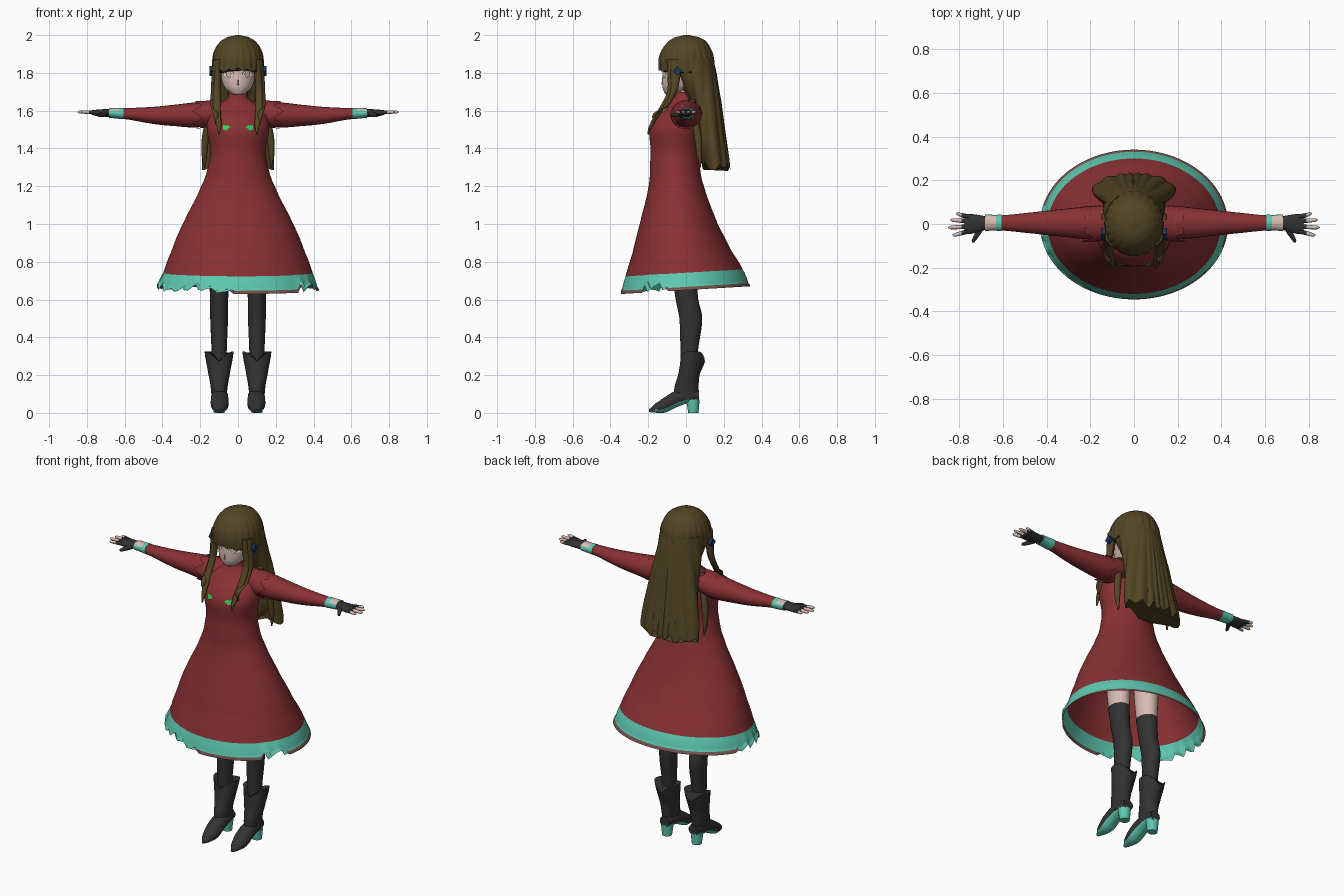
import bpy, bmesh, math
from mathutils import Vector

default_cube = bpy.data.objects.get("Cube")
if default_cube:
    bpy.data.objects.remove(default_cube, do_unlink=True)


def material(name, r, g, b):
    m = bpy.data.materials.new(name)
    m.use_nodes = True
    m.diffuse_color = (r, g, b, 1)
    m.node_tree.nodes["Principled BSDF"].inputs["Base Color"].default_value = (r, g, b, 1)
    return m


RED = material("dress red", .25, .03, .033)
TEAL = material("trim teal", .11, .58, .44)
HAIR = material("hair brown", .088, .06, .018)
BLACK = material("soft black", .032, .032, .032)
SKIN = material("skin", .68, .5, .44)
GREEN = material("badge green", .03, .62, .1)
BLUE = material("clip blue", .012, .035, .11)
BROWN = material("hem brown", .17, .085, .07)
WHITE = material("eye white", .85, .82, .8)


def finish(name, bm, mats):
    mesh = bpy.data.meshes.new(name)
    bm.to_mesh(mesh)
    bm.free()
    for m in mats:
        mesh.materials.append(m)
    obj = bpy.data.objects.new(name, mesh)
    bpy.context.collection.objects.link(obj)
    bpy.ops.object.select_all(action='DESELECT')
    obj.select_set(True)
    bpy.context.view_layer.objects.active = obj
    bpy.ops.object.shade_smooth_by_angle(angle=math.radians(50))
    return obj


def smooth(rings, n):
    """Insert spline-interpolated rings between the given ones."""
    out, last = [], len(rings) - 1
    for i in range(last):
        a, b, c, d = (rings[min(max(j, 0), last)] for j in range(i - 1, i + 3))
        for k in range(n):
            t = k / n
            out.append([q + t * (r - p + t * (2 * p - 5 * q + 4 * r - s + t * (3 * (q - r) + s - p))) / 2
                        for p, q, r, s in zip(a, b, c, d)])
            out[-1][0] = b[0] + t * (c[0] - b[0])
    return out + [list(rings[-1])]


def tube(name, axis, rings, mats, rule=None, seg=24, caps=True, shape=None, n=4, pair=False):
    """Loft ellipses (t, u, v, ru, rv) along an axis; pair also builds the mirror."""
    for side, prefix in ((1, "left_" if pair else ""), (-1, "right_"))[:2 if pair else 1]:
        bm = bmesh.new()
        loops = []
        for t, u, v, ru, rv in smooth(rings, n):
            loop = []
            for k in range(seg):
                ang = math.tau * k / seg
                p, q = u + ru * math.cos(ang), v + rv * math.sin(ang)
                co = {'z': (p, q, t), 'x': (t, p, q), 'y': (p, t, q)}[axis]
                loop.append(bm.verts.new((co[0] * side, co[1], co[2])))
            loops.append(loop)
        for lo, hi in zip(loops, loops[1:]):
            for k in range(seg):
                bm.faces.new((lo[k - 1], lo[k], hi[k], hi[k - 1]))
        if caps:
            bm.faces.new(loops[0])
            bm.faces.new(loops[-1])
        bmesh.ops.recalc_face_normals(bm, faces=bm.faces)
        bm.normal_update()
        if rule:
            for f in bm.faces:
                f.material_index = rule(f.calc_center_median(), f.normal)
        if shape:
            for v in bm.verts:
                v.co = shape(v.co.copy())
        finish(prefix + name, bm, mats)


def slab(z, half, front, back, cx=0):
    """Horizontal ring from half width and front/back limits."""
    return (z, cx, (front + back) / 2, half, (back - front) / 2)


def patch(name, profile, outline, mat, lift):
    """Thin mirrored plate that follows the front of a lofted body."""
    rings = smooth(profile, 4)

    def on_surface(x, z):
        lo, hi = next((a, b) for a, b in zip(rings, rings[1:]) if a[0] <= z <= b[0])
        t = (z - lo[0]) / (hi[0] - lo[0])
        _, cx, cy, rx, ry = (p + t * (q - p) for p, q in zip(lo, hi))
        return Vector((x, cy - ry * math.sqrt(max(0, 1 - (x / rx) ** 2)) - lift, z))

    mid = [sum(c) / len(outline) for c in zip(*outline)]
    for side, prefix in ((1, "left_"), (-1, "right_")):
        bm = bmesh.new()
        rim = [bm.verts.new(on_surface(side * x, z)) for x, z in outline]
        hub = bm.verts.new(on_surface(side * mid[0], mid[1]))
        for i in range(len(rim)):
            tri = (hub, rim[i - 1], rim[i])
            bm.faces.new(tri if side > 0 else tri[::-1])
        bm.normal_update()
        for f in bm.faces:
            if f.normal.y > 0:
                f.normal_flip()
        finish(prefix + name, bm, [mat])


def oval(x, z, rx, rz, n=20):
    return [(x + rx * math.cos(math.tau * k / n), z + rz * math.sin(math.tau * k / n)) for k in range(n)]


# Dress with a tilted hem, torn on one front side
def torn(co):
    a = math.degrees(math.atan2(co.y / .34, co.x / .42))
    return a > 165 or a < -95 or -40 < a < -18


def hem(co):
    drop = max(0, .745 - co.z) / .095
    if torn(co):
        a = math.degrees(math.atan2(co.y / .34, co.x / .42))
        co.z += drop * (.035 + .02 * math.sin(a / 7)) * (a / 12 % 1)
    co.z += .06 * co.y * min(1, max(0, (1 - co.z) / .25))
    return co


def dress_colour(c, nrm):
    if c.z > .742:
        return 0
    return 2 if c.z < .667 and not torn(c) else 1


dress = [slab(.65, .43, -.345, .34), slab(.667, .42, -.34, .33), slab(.742, .395, -.32, .3),
         slab(.85, .355, -.285, .24), slab(1, .292, -.245, .168), slab(1.2, .195, -.198, .095),
         slab(1.32, .156, -.19, .072), slab(1.4, .148, -.188, .068), slab(1.5, .165, -.193, .072),
         slab(1.57, .155, -.155, .075), slab(1.62, .125, -.1, .07), slab(1.655, .07, -.075, .05),
         slab(1.67, .054, -.068, .04), slab(1.7, .05, -.065, .035)]
tube("dress", 'z', dress, [RED, TEAL, BROWN], dress_colour, seg=120, caps=False, shape=hem)
patch("chest_badge", dress, [(.04, 1.51), (.055, 1.525), (.062, 1.52), (.08, 1.525),
                             (.078, 1.5), (.06, 1.495), (.055, 1.503)], GREEN, .006)

# Sleeves, shoulder flaps, cuffs, hands
tube("sleeve", 'x', [(.05, 0, 1.6, .06, .05), (.14, .005, 1.59, .078, .065), (.22, .005, 1.578, .074, .067),
                     (.32, .005, 1.575, .064, .058), (.45, .005, 1.575, .05, .045),
                     (.615, .005, 1.585, .034, .028)], [RED], pair=True)


def ragged(co):
    if abs(co.x) > .2:
        co.x *= 1 + .12 * math.sin(7 * math.atan2(co.z - 1.58, co.y))
    return co


tube("shoulder_flap", 'x', [(.15, 0, 1.583, .078, .068), (.215, 0, 1.578, .083, .074)], [RED],
     caps=False, shape=ragged, n=2, pair=True)
tube("cuff", 'x', [(.605, .005, 1.585, .038, .03), (.64, .006, 1.586, .036, .028), (.682, .006, 1.588, .038, .026)],
     [TEAL, SKIN], lambda c, nrm: int(abs(c.x) > .635 and nrm.z > .6), pair=True)
tube("glove", 'x', [(.67, .005, 1.588, .03, .022), (.71, .003, 1.588, .038, .02), (.75, 0, 1.588, .046, .017),
                    (.775, 0, 1.59, .043, .012)], [BLACK], pair=True)
for name, y, spread, tip in (("index", -.034, -.05, .83), ("middle", -.011, -.016, .85),
                             ("ring", .012, .018, .84), ("little", .034, .047, .815)):
    tube(name + "_finger", 'x', [(.755, y, 1.59, .011, .011), (.79, (y + spread) / 2, 1.592, .01, .01),
                                 (tip - .01, spread, 1.593, .008, .008), (tip, spread, 1.593, .003, .003)],
         [BLACK, SKIN], lambda c, nrm: int(abs(c.x) > .79), seg=10, pair=True)
tube("thumb", 'y', [(-.085, .735, 1.575, .005, .005), (-.075, .732, 1.576, .01, .01),
                    (-.045, .715, 1.58, .014, .013), (-.01, .7, 1.585, .018, .016)],
     [BLACK], seg=10, pair=True)

# Legs and boots
LEG = .1
tube("leg", 'z', [slab(.15, .036, -.03, .045, LEG), slab(.35, .041, -.03, .066, LEG),
                  slab(.5, .047, -.035, .086, LEG), slab(.6, .048, -.055, .065, LEG),
                  slab(.74, .055, -.075, .055, LEG), slab(.95, .068, -.09, .06, LEG)],
     [BLACK, SKIN], lambda c, nrm: int(c.z > .74), pair=True)


def boot_top(co):
    w = max(0, co.z - .2) / .12
    co.z -= .05 * w * max(0, 1 - abs(abs(co.x) - LEG) / .06)
    return co


tube("boot_shaft", 'z', [slab(.07, .04, -.06, .06, LEG), slab(.13, .044, -.062, .066, LEG),
                         slab(.2, .056, -.042, .072, LEG), slab(.325, .077, -.03, .1, LEG)],
     [BLACK], shape=boot_top, pair=True)
foot = [(-.195, .004, .02, .01), (-.165, .001, .048, .03), (-.11, .002, .085, .047),
        (-.05, .03, .12, .046), (.015, .052, .13, .043), (.068, .058, .12, .032)]
tube("boot_foot", 'y', [(y, LEG - .003, (lo + hi) / 2, w, (hi - lo) / 2) for y, lo, hi, w in foot],
     [BLACK, TEAL], lambda c, nrm: int(nrm.z < -.45), pair=True)
tube("boot_heel", 'z', [slab(0, .028, .012, .066, LEG), slab(.07, .037, 0, .072, LEG)], [TEAL], n=1, pair=True)

# Head and painted face
head = [slab(1.682, .015, -.1, -.05), slab(1.69, .038, -.112, -.03), slab(1.72, .07, -.124, .03),
        slab(1.76, .087, -.126, .06), slab(1.8, .094, -.125, .08), slab(1.86, .096, -.125, .09),
        slab(1.93, .07, -.09, .07)]
tube("head", 'z', head, [SKIN], seg=40)
tube("neck", 'z', [slab(1.62, .04, -.055, .03), slab(1.73, .04, -.055, .03)], [SKIN], n=1)
tube("nose", 'z', [slab(1.735, .006, -.131, -.11), slab(1.765, .003, -.127, -.11)], [SKIN], seg=8, n=1)
patch("eye_outline", head, oval(.052, 1.796, .029, .022), HAIR, .002)
patch("eye", head, oval(.052, 1.794, .026, .019), WHITE, .004)
patch("iris_rim", head, oval(.05, 1.794, .015, .018), HAIR, .006)
patch("iris", head, oval(.05, 1.794, .012, .015), SKIN, .0075)


# Hair: fluted cap with fringe, long back, front locks
def flute(co, cy, count, depth):
    a = math.atan2(co.x, co.y - cy)
    k = 1 - depth * (1 - abs(math.sin(a * count / 2)))
    return Vector((co.x * k, cy + (co.y - cy) * k, co.z))


def cap_shape(co):
    low = max(0, 1.86 - co.z) / .04
    a = math.atan2(co.x, -co.y)
    co.z -= low * (.02 * abs(math.sin(a * 9)) + .025 * min(1, abs(a)))
    return flute(co, 0, 22, .035 * min(1, (2 - co.z) / .1))


tube("hair_cap", 'z', [slab(1.83, .137, -.147, .155), slab(1.86, .137, -.148, .152), slab(1.9, .132, -.14, .145),
                       slab(1.94, .115, -.118, .127), slab(1.97, .09, -.09, .105),
                       slab(1.99, .055, -.055, .065), slab(2, .012, -.01, .02)],
     [HAIR], seg=132, shape=cap_shape)


def back_shape(co):
    low = max(0, 1.42 - co.z) / .14
    a = math.atan2(co.x, co.y - .1)
    co.z += low * (.035 * (1 - abs(math.sin(a * 8))) + .02 * math.sin(a * 5) ** 2)
    return flute(co, co.y * .3 + .07, 16, .09 * min(1, (1.95 - co.z) / .3))


tube("back_hair", 'z', [slab(1.28, .192, .088, .235), slab(1.4, .187, .062, .222), slab(1.52, .168, .045, .205),
                        slab(1.65, .15, .015, .188), slab(1.74, .141, -.035, .172),
                        slab(1.8, .137, -.075, .162), slab(1.88, .128, -.07, .145)],
     [HAIR], seg=128, shape=back_shape)

for name, shift, tip, width in (("front_lock", 0, 1.475, .02), ("side_lock", .016, 1.53, .016)):
    tube(name, 'z', [(tip, .1 + shift, -.2 + shift * 2, .004, .004), (tip + .05, .102 + shift, -.182 + shift, .014, .011),
                     (1.62, .112 + shift, -.125 + shift, width, .014), (1.7, .112 + shift, -.082 + shift, width, .018),
                     (1.78, .108 + shift, -.072 + shift, width, .026), (1.87, .1 + shift, -.07 + shift, width, .03)],
         [HAIR], seg=12, pair=True)

# Thin tail strands beside the waist
tube("tail_strand", 'z', [(1.3, .175, .075, .004, .004), (1.36, .178, .07, .014, .014), (1.48, .168, .06, .02, .02),
                          (1.66, .13, .03, .018, .02)], [HAIR], seg=12, pair=True)

# Hair clips
tube("hair_clip", 'x', [(.128, -.045, 1.81, .026, .026), (.15, -.045, 1.81, .026, .026)],
     [BLUE], seg=4, n=1, pair=True)
